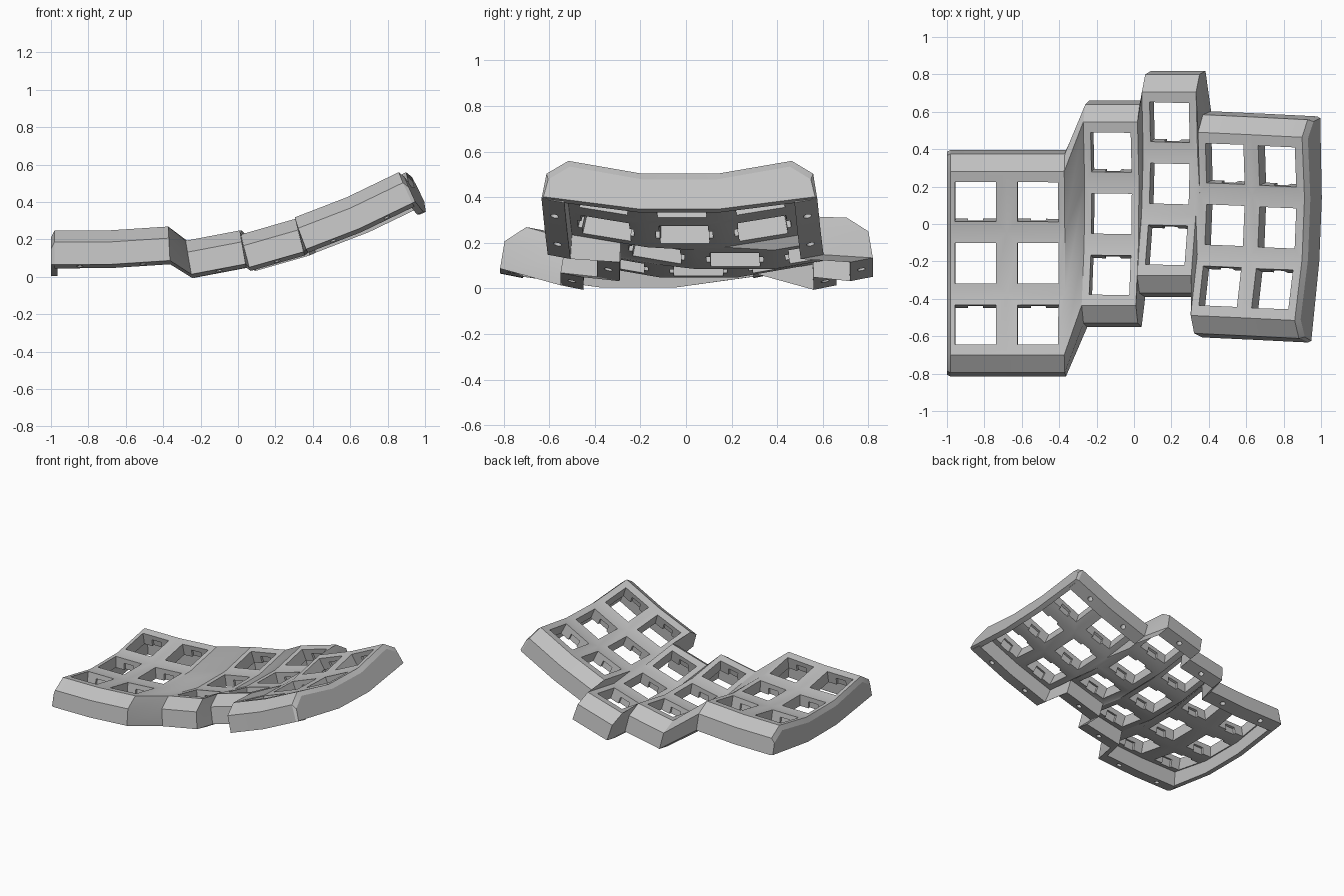
import bpy, bmesh
from math import radians
from mathutils import Matrix

cube = bpy.data.objects.get("Cube")
if cube:
    bpy.data.objects.remove(cube, do_unlink=True)

grey = bpy.data.materials.new("plain grey")
grey.use_nodes = True
COLOUR = (0.53, 0.53, 0.53, 1)
grey.diffuse_color = COLOUR
grey.node_tree.nodes["Principled BSDF"].inputs["Base Color"].default_value = COLOUR

RISE, ROW, ROW_TILT = 0.062, 0.328, 10.8


def station(x, y, z, tilt, yaw):
    return (x, y, z, tilt, yaw)


def frame(s):
    x, y, z, tilt, yaw = s
    return (Matrix.Translation((x, y, z)) @ Matrix.Rotation(radians(yaw), 4, 'Z')
            @ Matrix.Rotation(radians(-tilt), 4, 'Y'))


def add_object(name, bm):
    bmesh.ops.recalc_face_normals(bm, faces=bm.faces)
    mesh = bpy.data.meshes.new(name)
    bm.to_mesh(mesh)
    bm.free()
    mesh.materials.append(grey)
    obj = bpy.data.objects.new(name, mesh)
    bpy.context.collection.objects.link(obj)
    return obj


def loft(name, sections):
    """Skin a list of (matrix, u offset, closed profile) sections."""
    bm = bmesh.new()
    rings = [[bm.verts.new(m @ Matrix.Translation((u, v, w)).translation)
              for v, w in prof] for m, u, prof in sections]
    for a, b in zip(rings, rings[1:]):
        for i in range(len(a)):
            j = (i + 1) % len(a)
            bm.faces.new((a[i], a[j], b[j], b[i]))
    bm.faces.new(rings[0])
    bm.faces.new(rings[-1])
    return add_object(name, bm)


def mirrored(half):
    """Close a half profile given from the front towards the middle."""
    return half + [(-v, w) for v, w in reversed(half)]


# Profiles across a column: v runs front to back, w is height
upper = mirrored([(-0.605, -0.12), (-0.585, 0.0), (-0.49, RISE), (-0.165, 0)])
lower = mirrored([(-0.505, -0.14), (-0.50, -0.027), (-0.17, -0.085)])
plate_profile = upper + lower[::-1]
wall_bottom = mirrored([(-0.17, -0.18)])


def wall_profile(drop, shrink):
    top = [(v * shrink, w - drop if w > -0.1 else w) for v, w in upper]
    return top + wall_bottom[::-1]


# Edges of the columns, from right to left of the model
stations = [
    station(-0.982, -0.21, 0.185, 0, 0),
    station(-0.68, -0.21, 0.187, 1, 0),
    station(-0.37, -0.21, 0.207, 3, 0),
    station(-0.265, 0.055, 0.132, 10, -0.5),
    station(0.025, 0.055, 0.187, 10, -0.5),
    station(0.045, 0.215, 0.167, 15, -1.5),
    station(0.335, 0.215, 0.25, 15, -1.5),
    station(0.345, 0.0, 0.26, 21, -2.3),
    station(0.625, -0.013, 0.368, 23, -2.3),
    station(0.905, -0.027, 0.503, 25, -2.3),
]
shell = loft("key_shell", [(frame(s), 0, plate_profile) for s in stations])

# Outer side walls that hang below the plate
for name, s, side in (("right_wall", stations[0], -1), ("left_wall", stations[-1], 1)):
    steps = [(-0.018, 0.012, 0.99), (0, 0, 1), (0.018, 0.036, 0.985)]
    loft(name, [(frame(s), side * u, wall_profile(d, k)) for u, d, k in steps])


def add_box(bm, matrix, size, centre):
    scale = Matrix.Diagonal((*size, 1))
    bmesh.ops.create_cube(bm, size=1, matrix=matrix @ Matrix.Translation(centre) @ scale)


# Cutters: square key openings, clip notches and screw holes
holes, details = bmesh.new(), bmesh.new()
columns = [(0, -0.016), (1, 0.012), (3, 0), (5, 0), (7, 0), (8, 0)]
for i, shift in columns:
    middle = [(a + b) / 2 for a, b in zip(stations[i], stations[i + 1])]
    column = frame(middle) @ Matrix.Translation((shift, 0, 0))
    for row in (-1, 0, 1):
        key = (column @ Matrix.Translation((0, row * ROW, abs(row) * RISE / 2))
               @ Matrix.Rotation(radians(row * ROW_TILT), 4, 'X'))
        add_box(holes, key, (0.218, 0.215, 0.2), (0, 0, -0.04))
        add_box(details, key, (0.08, 0.25, 0.08), (0, 0, -0.075))
    for end in (-1, 1):
        bmesh.ops.create_cone(
            details, cap_ends=True, segments=16, radius1=0.018, radius2=0.018, depth=0.1,
            matrix=column @ Matrix.Translation((0, end * 0.555, -0.14)))

cutters = [add_object("key_opening_cutter", holes), add_object("clip_and_screw_cutter", details)]
for cutter in cutters:
    cutter.hide_render = True
    mod = shell.modifiers.new(cutter.name, 'BOOLEAN')
    mod.operation = 'DIFFERENCE'
    mod.solver = 'EXACT'
    mod.object = cutter

# Bake the cuts and remove the cutters
bpy.context.view_layer.update()
evaluated = shell.evaluated_get(bpy.context.evaluated_depsgraph_get())
cut_mesh = bpy.data.meshes.new_from_object(evaluated)
shell.modifiers.clear()
shell.data = cut_mesh
for cutter in cutters:
    bpy.data.objects.remove(cutter, do_unlink=True)

# Soft shading over the shallow bends only
bpy.ops.object.select_all(action='DESELECT')
for name in ("key_shell", "right_wall", "left_wall"):
    obj = bpy.data.objects[name]
    obj.select_set(True)
    bpy.context.view_layer.objects.active = obj
bpy.ops.object.shade_smooth_by_angle(angle=radians(25))
